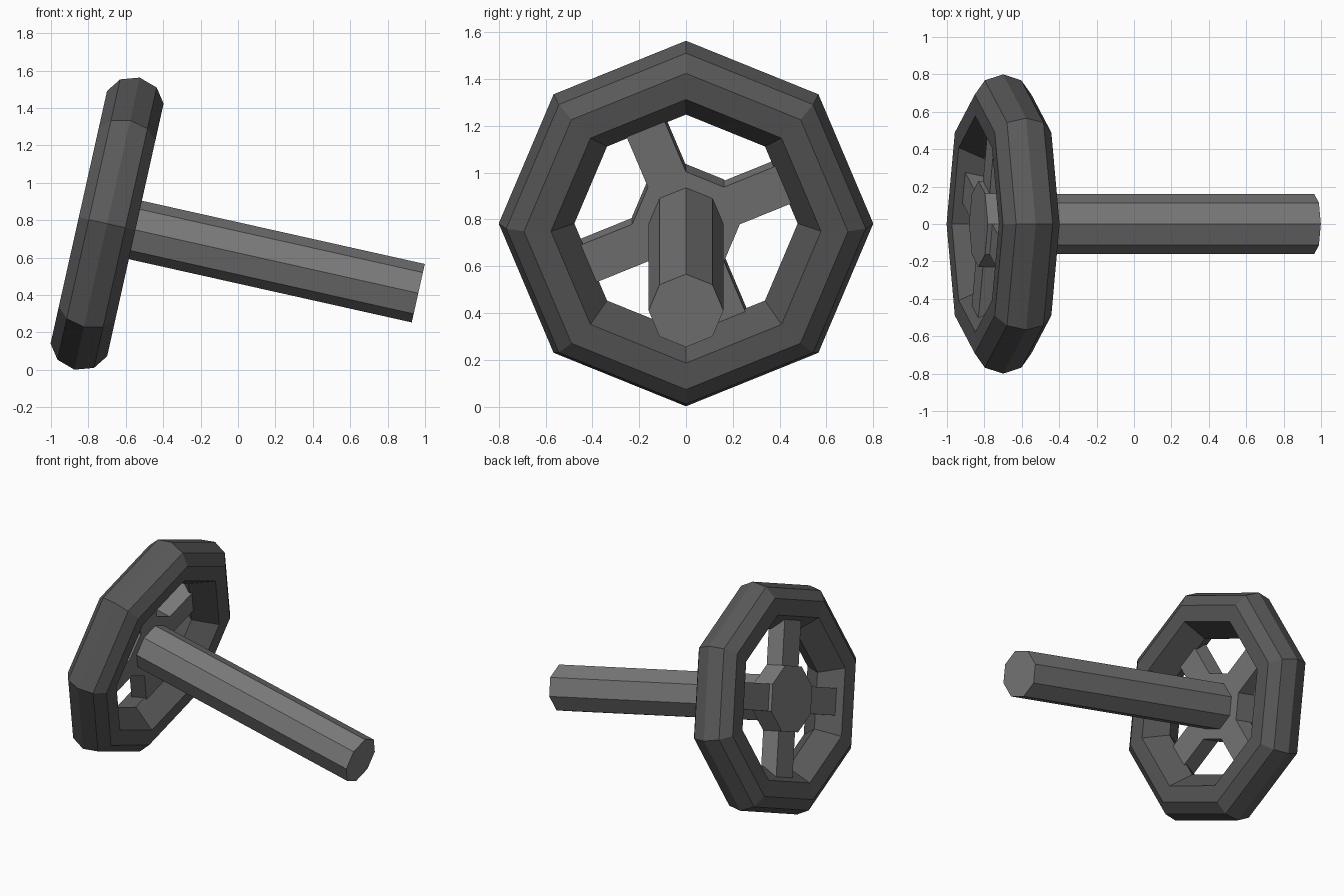
import bpy, bmesh
from math import sin, cos, pi, radians
from mathutils import Matrix

if "Cube" in bpy.data.objects:
    bpy.data.objects.remove(bpy.data.objects["Cube"])

# Local frame: x along the tilted axle, wheel lies in local yz
FRAME = Matrix.Translation((-0.70, 0, 0.782)) @ Matrix.Rotation(radians(12.6), 4, 'Y')
SIDES = 8


def material(name, value):
    m = bpy.data.materials.new(name)
    m.diffuse_color = (value, value, value, 1)
    m.use_nodes = True
    m.node_tree.nodes["Principled BSDF"].inputs["Base Color"].default_value = m.diffuse_color
    return m


def finish(name, bm, mat):
    bmesh.ops.recalc_face_normals(bm, faces=bm.faces)
    mesh = bpy.data.meshes.new(name)
    bm.to_mesh(mesh)
    bm.free()
    mesh.materials.append(mat)
    ob = bpy.data.objects.new(name, mesh)
    ob.matrix_world = FRAME
    bpy.context.collection.objects.link(ob)
    return ob


def ring(bm, profile):
    """Revolve a closed (axial, radius) profile around local x."""
    loops = [[bm.verts.new((a, r * cos(2 * pi * i / SIDES), r * sin(2 * pi * i / SIDES)))
              for a, r in profile] for i in range(SIDES)]
    n = len(profile)
    for i in range(SIDES):
        p, q = loops[i], loops[(i + 1) % SIDES]
        for j in range(n):
            k = (j + 1) % n
            bm.faces.new((p[j], p[k], q[k], q[j]))


def prism(bm, outline, a0, a1):
    """Extrude a (y, z) outline along local x; returns nothing."""
    lo = [bm.verts.new((a0, y, z)) for y, z in outline]
    hi = [bm.verts.new((a1, y, z)) for y, z in outline]
    bm.faces.new(lo)
    bm.faces.new(hi)
    for i in range(len(outline)):
        j = (i + 1) % len(outline)
        bm.faces.new((lo[i], lo[j], hi[j], hi[i]))


def octagon(r):
    return [(r * cos(2 * pi * i / SIDES), r * sin(2 * pi * i / SIDES)) for i in range(SIDES)]


dark = material("dark_grey", 0.10)
grey = material("mid_grey", 0.19)

# Chunky wheel rim
half = [(0.10, 0.768), (0.155, 0.692), (0.152, 0.577)]
profile = [(0, 0.80)] + half + [(0, 0.477)] + [(-a, r) for a, r in reversed(half)]
bm = bmesh.new()
ring(bm, profile)
finish("wheel_rim", bm, dark)

# Hub
bm = bmesh.new()
prism(bm, octagon(0.23), -0.135, 0.015)
finish("wheel_hub", bm, grey)

# Four spokes growing from every other side of the hub
for n in range(4):
    t = pi / 8 + n * pi / 2
    c, s, w = cos(t), sin(t), 0.088
    corners = [(0.212, -w), (0.52, -w), (0.52, w), (0.212, w)]
    bm = bmesh.new()
    prism(bm, [(r * c - d * s, r * s + d * c) for r, d in corners], -0.11, 0.015)
    finish(f"spoke_{n + 1}", bm, grey)

# Long column
bm = bmesh.new()
prism(bm, octagon(0.16), 0.0, 1.705)
finish("column", bm, grey)
